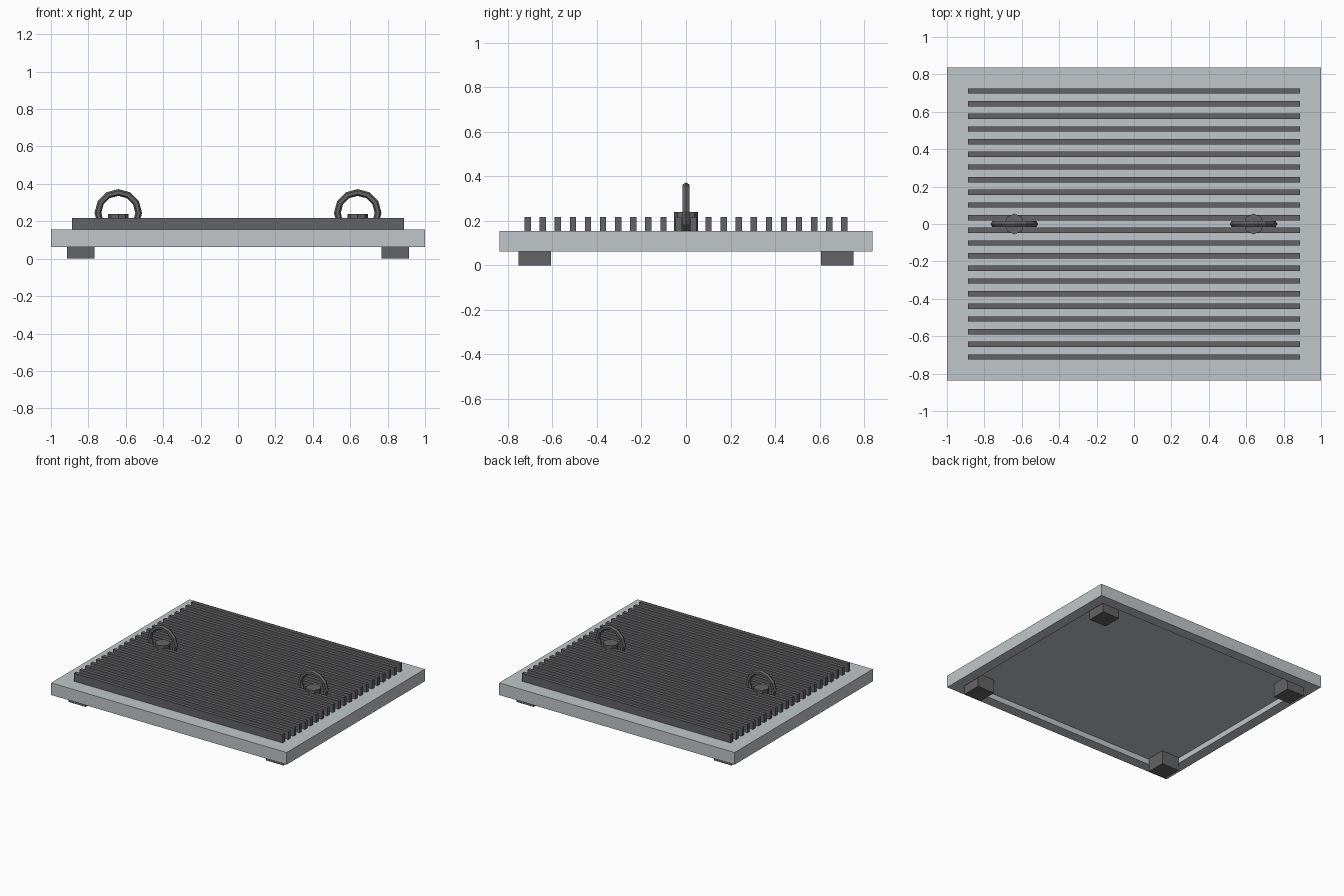
import bpy, bmesh
from math import pi

cube = bpy.data.objects.get("Cube")
if cube:
    bpy.data.objects.remove(cube, do_unlink=True)


def make_material(name, rgb):
    mat = bpy.data.materials.new(name)
    mat.use_nodes = True
    mat.diffuse_color = (*rgb, 1)
    mat.node_tree.nodes["Principled BSDF"].inputs["Base Color"].default_value = (*rgb, 1)
    return mat


pale = make_material("pale grey metal", (0.53, 0.565, 0.578))
dark = make_material("dark grey rubber", (0.127, 0.127, 0.132))


def box(name, low, high, mat):
    """Box between two opposite corners."""
    size = [b - a for a, b in zip(low, high)]
    middle = [(a + b) / 2 for a, b in zip(low, high)]
    bpy.ops.mesh.primitive_cube_add(size=1, location=middle)
    obj = bpy.context.object
    obj.name = name
    obj.scale = size
    bpy.ops.object.transform_apply(location=False, rotation=False, scale=True)
    obj.data.materials.append(mat)
    return obj


PLATE_LOW, PLATE_TOP = 0.062, 0.155
RECESS = 0.042

# Base plate with a shallow recess underneath
plate = box("base_plate", (-1, -0.838, PLATE_LOW), (1, 0.838, PLATE_TOP), pale)
bm = bmesh.new()
bm.from_mesh(plate.data)
bm.normal_update()
underside = min(bm.faces, key=lambda f: f.normal.z)
bmesh.ops.inset_region(bm, faces=[underside], thickness=0.112)
walls = bmesh.ops.extrude_discrete_faces(bm, faces=[underside])
bmesh.ops.translate(bm, verts=walls["faces"][0].verts, vec=(0, 0, RECESS))
bmesh.ops.recalc_face_normals(bm, faces=bm.faces)
bm.to_mesh(plate.data)
bm.free()

# Parallel grip ribs across the top
RIBS, SPAN, HALF = 22, 0.711, 0.014
for i in range(RIBS):
    y = -SPAN + 2 * SPAN * i / (RIBS - 1)
    box(f"rib_{i + 1}", (-0.887, y - HALF, PLATE_TOP), (0.887, y + HALF, 0.217), dark)

# Feet at the corners, reaching up into the recess
for sx, side in ((-1, "right"), (1, "left")):
    for sy, end in ((-1, "front"), (1, "back")):
        x, y = sx * 0.84, sy * 0.68
        box(f"{end}_{side}_foot", (x - 0.073, y - 0.073, 0),
            (x + 0.073, y + 0.073, PLATE_LOW + RECESS), dark)

# Lifting rings with their hubs
for sx, side in ((-1, "right"), (1, "left")):
    x = sx * 0.64
    bpy.ops.mesh.primitive_torus_add(
        major_segments=12, minor_segments=6, major_radius=0.109, minor_radius=0.018,
        location=(x, 0, 0.245), rotation=(pi / 2, 0, 0))
    ring = bpy.context.object
    ring.name = f"{side}_ring"
    ring.data.materials.append(dark)

    bpy.ops.mesh.primitive_cylinder_add(
        vertices=8, radius=0.055, depth=0.24 - PLATE_TOP,
        location=(x, 0, (0.24 + PLATE_TOP) / 2))
    hub = bpy.context.object
    hub.name = f"{side}_ring_hub"
    hub.data.materials.append(dark)
